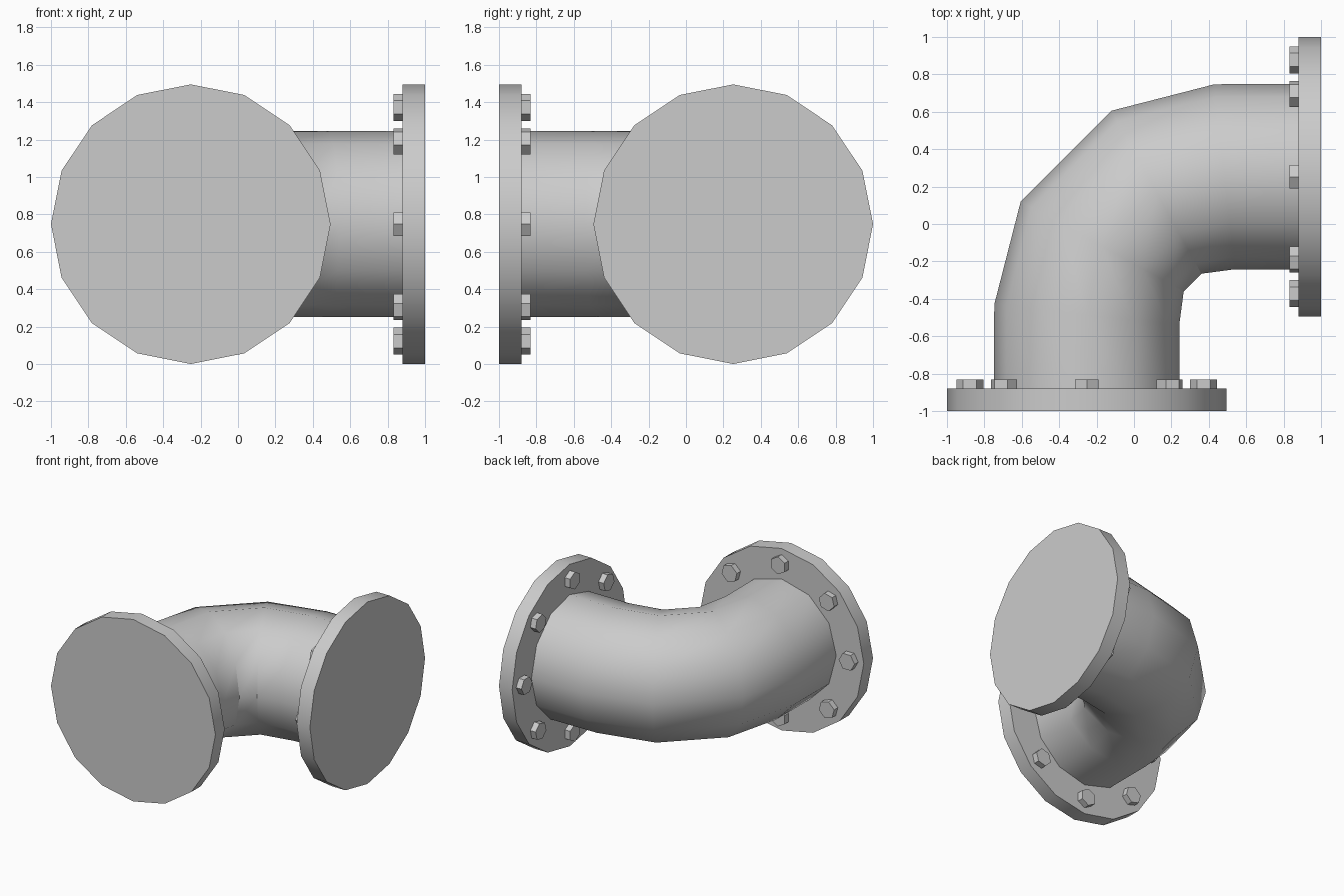
import bpy, bmesh
from math import cos, sin, tau, radians
from mathutils import Matrix, Vector

cube = bpy.data.objects.get("Cube")
if cube:
    bpy.data.objects.remove(cube)

PIPE_R, FLANGE_R, FLANGE_T = 0.4975, 0.7475, 0.12
BOLT_R, BOLT_H, BOLT_RING, BOLTS = 0.072, 0.048, 0.625, 8
AXIS, MID_Z = 0.2525, FLANGE_R

grey = bpy.data.materials.new("plain grey")
grey.use_nodes = True
colour = (0.6, 0.6, 0.6, 1)
grey.diffuse_color = colour
grey.node_tree.nodes["Principled BSDF"].inputs["Base Color"].default_value = colour


def add_prism(bm, sides, radius, height, centre=(0, 0, 0), turn=0.0):
    """Closed prism along local z, with one corner pointing at angle turn."""
    rings = []
    for z in (0, height):
        rings.append([bm.verts.new(Vector(centre) + Vector((
            radius * cos(turn + tau * i / sides),
            radius * sin(turn + tau * i / sides), z))) for i in range(sides)])
    low, high = rings
    bm.faces.new(low[::-1])
    bm.faces.new(high)
    for i in range(sides):
        j = (i + 1) % sides
        bm.faces.new((low[i], low[j], high[j], high[i]))


def finish(name, mesh, matrix=Matrix()):
    mesh.materials.clear()
    mesh.materials.append(grey)
    mesh.shade_smooth()
    mesh.set_sharp_from_angle(angle=radians(35))
    obj = bpy.data.objects.new(name, mesh)
    obj.matrix_world = matrix
    bpy.context.collection.objects.link(obj)


def mesh_from(name, bm):
    mesh = bpy.data.meshes.new(name)
    bm.to_mesh(mesh)
    bm.free()
    return mesh


# Pipe elbow: a bevelled path, mirrored about the diagonal
half = [(-AXIS, -0.9), (-AXIS, -0.485), (-0.17, -0.12)]
path = half + [(-y, -x) for x, y in reversed(half)]
curve = bpy.data.curves.new("pipe_path", "CURVE")
curve.dimensions = "3D"
curve.twist_mode = "Z_UP"
curve.bevel_depth = PIPE_R
curve.bevel_resolution = 4
spline = curve.splines.new("POLY")
spline.points.add(len(path) - 1)
for point, (x, y) in zip(spline.points, path):
    point.co = (x, y, MID_Z, 1)
helper = bpy.data.objects.new("pipe_path", curve)
bpy.context.collection.objects.link(helper)
graph = bpy.context.evaluated_depsgraph_get()
pipe_mesh = bpy.data.meshes.new_from_object(helper.evaluated_get(graph))
bpy.data.objects.remove(helper)
finish("elbow_pipe", pipe_mesh)

# Flanges with a ring of hexagonal bolts on the pipe side
ends = {"front": ((-AXIS, -1, MID_Z), (0, 1, 0)),
        "left": ((1, AXIS, MID_Z), (-1, 0, 0))}
for side, (origin, inward) in ends.items():
    up, axis = Vector((0, 0, 1)), Vector(inward)
    frame = Matrix((up, axis.cross(up), axis)).transposed().to_4x4()
    frame.translation = origin

    bm = bmesh.new()
    add_prism(bm, 16, FLANGE_R, FLANGE_T)
    finish(side + "_flange", mesh_from(side + "_flange", bm), frame)

    bm = bmesh.new()
    for i in range(BOLTS):
        a = tau * i / BOLTS
        spot = (BOLT_RING * cos(a), BOLT_RING * sin(a), FLANGE_T)
        add_prism(bm, 6, BOLT_R, BOLT_H, spot, a)
    finish(side + "_bolts", mesh_from(side + "_bolts", bm), frame)
